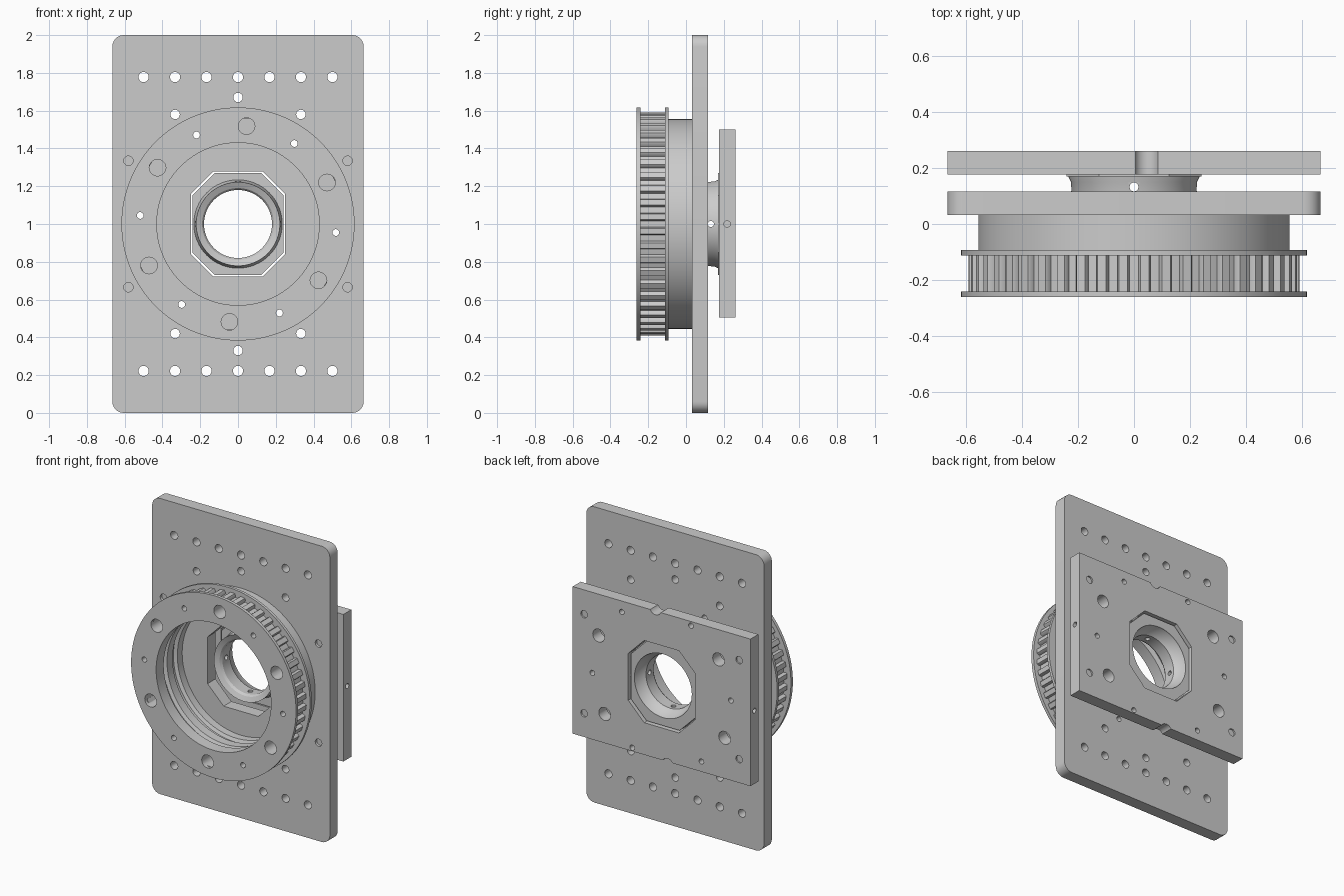
import bpy, bmesh, math
from math import sin, cos, pi, radians
from mathutils import Vector

if "Cube" in bpy.data.objects:
    bpy.data.objects.remove(bpy.data.objects["Cube"])

CZ = 1.0  # height of the common axis


def finish(name, bm):
    bmesh.ops.recalc_face_normals(bm, faces=bm.faces)
    me = bpy.data.meshes.new(name)
    bm.to_mesh(me)
    bm.free()
    ob = bpy.data.objects.new(name, me)
    bpy.context.collection.objects.link(ob)
    return ob


def prism(bm, pts, y0, y1, grow=0.0):
    """Extrude an (x, z) outline along y; grow enlarges it about its centre at y1."""
    n = len(pts)
    cx, cz = sum(p[0] for p in pts) / n, sum(p[1] for p in pts) / n
    k = 1 + grow
    a = [bm.verts.new((x, y0, z)) for x, z in pts]
    b = [bm.verts.new((cx + (x - cx) * k, y1, cz + (z - cz) * k)) for x, z in pts]
    bm.faces.new(a)
    bm.faces.new(b[::-1])
    for i in range(n):
        j = (i + 1) % n
        bm.faces.new((a[i], b[i], b[j], a[j]))


def circle(x, z, r, n=24):
    return [(x + r * cos(2 * pi * i / n), z + r * sin(2 * pi * i / n)) for i in range(n)]


def rect(x0, x1, z0, z1):
    return [(x0, z0), (x1, z0), (x1, z1), (x0, z1)]


def octagon(w, h, c):
    q = [(w, h - c), (w - c, h), (c - w, h), (-w, h - c), (-w, c - h), (c - w, -h), (w - c, -h), (w, c - h)]
    return [(x, z + CZ) for x, z in q]


def lathe(name, profile, n=96):
    """Closed (radius, y) profile turned round the y axis at height CZ."""
    bm = bmesh.new()
    rings = [[bm.verts.new((r * cos(2 * pi * i / n), y, CZ + r * sin(2 * pi * i / n))) for r, y in profile]
             for i in range(n)]
    m = len(profile)
    for i in range(n):
        a, b = rings[i], rings[(i + 1) % n]
        for k in range(m):
            l = (k + 1) % m
            bm.faces.new((a[k], b[k], b[l], a[l]))
    return finish(name, bm)


def cut(ob, outlines, y0, y1):
    """Drill (x, z) outlines out of an object along y."""
    bm = bmesh.new()
    for o in outlines:
        prism(bm, o, y0, y1)
    apply_cut(ob, finish("cutter", bm))


def apply_cut(ob, cutter):
    cutter.hide_render = True
    mod = ob.modifiers.new("cut", 'BOOLEAN')
    mod.operation, mod.solver, mod.object = 'DIFFERENCE', 'EXACT', cutter
    bpy.context.view_layer.objects.active = ob
    bpy.ops.object.modifier_apply(modifier=mod.name)
    bpy.data.objects.remove(cutter)


def cross_drill(ob, axis, y, r, length=1.6):
    """Thin hole along x or z through the central axis."""
    bm = bmesh.new()
    bmesh.ops.create_cone(bm, segments=16, radius1=r, radius2=r, depth=length, cap_ends=True)
    if axis == 'x':
        for v in bm.verts:
            v.co = Vector((v.co.z, v.co.y, -v.co.x))
    bmesh.ops.translate(bm, verts=bm.verts, vec=(0, y, CZ))
    apply_cut(ob, finish("cutter", bm))


# Hole patterns shared by the parts
def ring_holes(start, r, n=20):
    return [circle(.52 * cos(radians(start + 60 * k)), CZ + .52 * sin(radians(start + 60 * k)), r, n)
            for k in range(6)]


big_holes = ring_holes(25, .044)
small_holes = ring_holes(-5, .018, 14)
pad_holes = [circle(sx * .58, CZ + sz * .335, .025, 16) for sx in (-1, 1) for sz in (-1, 1)]
oct_hole = octagon(.25, .278, .12)

# Front plate with rounded corners
R = .06
corners = [(.605, 1.94, 0), (-.605, 1.94, 90), (-.605, .06, 180), (.605, .06, 270)]
outline = [(x + R * cos(radians(a + 15 * i)), z + R * sin(radians(a + 15 * i)))
           for x, z, a in corners for i in range(7)]
bm = bmesh.new()
prism(bm, outline, .032, .116)
front_plate = finish("front_plate", bm)
holes = list(pad_holes)
for s in (-1, 1):
    holes += [circle(x / 6, CZ + s * .778, .027) for x in range(-3, 4)]
    holes += [circle(0, CZ + s * .67, .025)]
    holes += [circle(t * .333, CZ + s * .58, .025) for t in (-1, 1)]
cut(front_plate, holes + small_holes + [oct_hole], -.1, .2)

# Rear plate
bm = bmesh.new()
prism(bm, rect(-.665, .665, .505, 1.5), .176, .261)
rear_plate = finish("rear_plate", bm)
cut(rear_plate, pad_holes + small_holes + big_holes + [oct_hole], .1, .4)
cross_drill(rear_plate, 'x', .218, .017)

# Spacer pads between the plates, flaring toward the rear plate
bm = bmesh.new()
for sx in (-1, 1):
    for sz in (-1, 1):
        x0, x1 = sorted((sx * .52, sx * .665))
        z = CZ + sz * .335
        prism(bm, rect(x0, x1, z - .055, z + .055), .116, .15)
        x0, x1 = sorted((sx * .497, sx * .665))
        pts = rect(x0, x1, z - .075, z + .075)
        prism(bm, pts, .15, .176)
pads = finish("spacer_pads", bm)
cut(pads, pad_holes, .05, .25)

# Octagonal hub plug in the rear plate, with a bore opening to the rear
bm = bmesh.new()
prism(bm, octagon(.241, .269, .117), .17, .245)
plug = finish("hub_plug", bm)
cut(plug, [circle(0, CZ, .215, 64)], .0, .4)

# Round hub tube with stepped bore
hub = lathe("hub_tube", [(.18, .09), (.19, .075), (.222, .06), (.225, .15), (.235, .172),
                         (.235, .2), (.215, .24), (.2, .19), (.18, .17)], 64)
for axis in 'xz':
    cross_drill(hub, axis, .132, .016)

# Pulley body: two flanges, tooth root, mounting collar, grooved bore
pulley = lathe("pulley_body", [
    (.43, -.261), (.617, -.261), (.617, -.24), (.566, -.24), (.566, -.112), (.617, -.112),
    (.617, -.093), (.555, -.093), (.555, .032), (.44, .032), (.44, -.02), (.462, -.03),
    (.462, -.06), (.44, -.07), (.44, -.13), (.462, -.14), (.462, -.17), (.43, -.18)], 128)
cut(pulley, small_holes, -.4, .2)
cut(pulley, big_holes, -.4, -.16)

# Belt teeth
bm = bmesh.new()
N = 48
for i in range(N):
    a = 2 * pi * (i + .5) / N
    pts = [(r * cos(a + d), CZ + r * sin(a + d))
           for r, d in ((.56, -.038), (.58, -.036), (.59, -.026), (.59, .026), (.58, .036), (.56, .038))]
    prism(bm, pts, -.241, -.111)
teeth = finish("belt_teeth", bm)

# Smooth the curved surfaces, keep the edges sharp
for ob in (front_plate, rear_plate, pads, plug, hub, pulley, teeth):
    bpy.ops.object.select_all(action='DESELECT')
    ob.select_set(True)
    bpy.context.view_layer.objects.active = ob
    bpy.ops.object.shade_smooth_by_angle(angle=radians(30))
